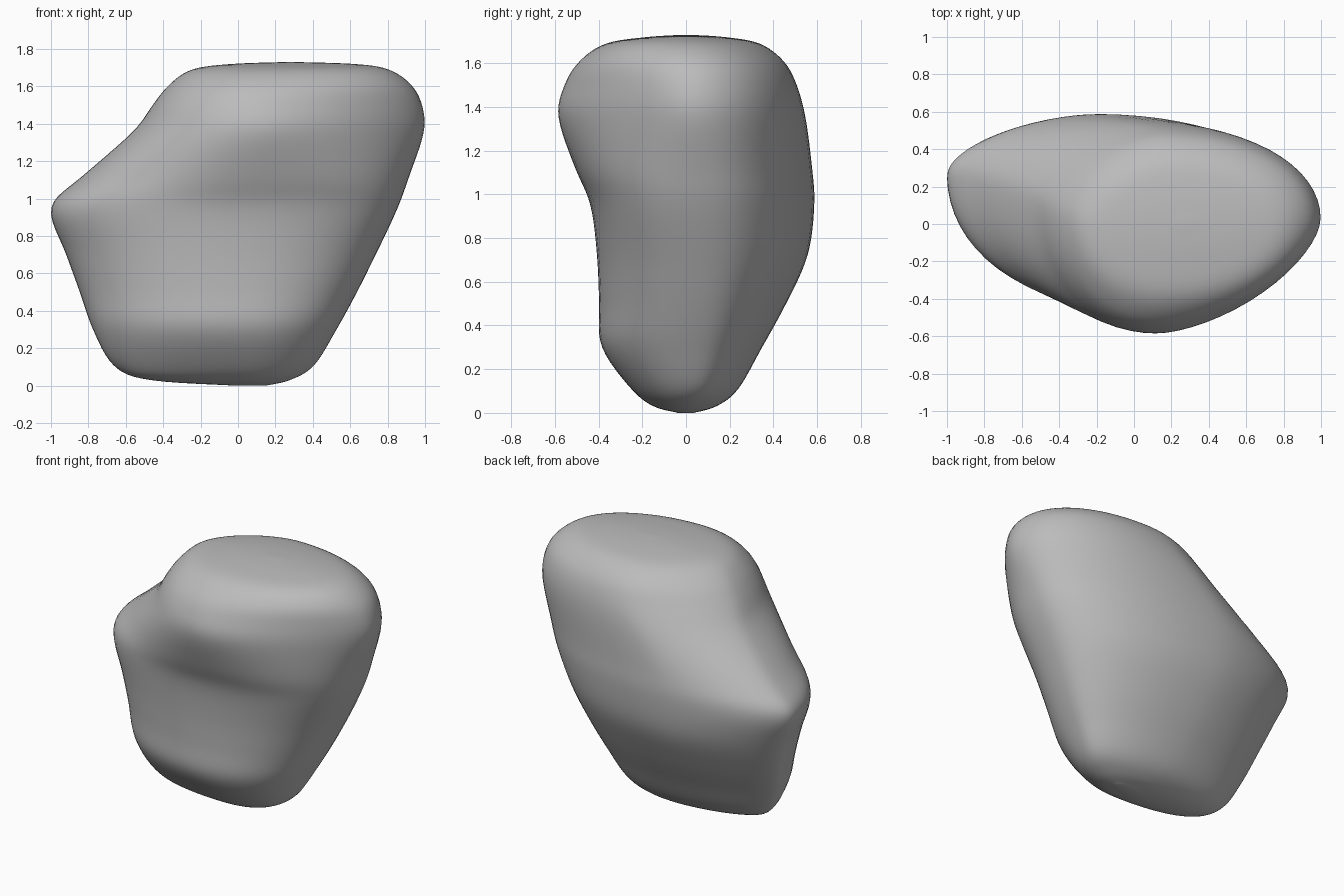
import bpy
import bmesh
from math import sin, cos, pi

if "Cube" in bpy.data.objects:
    bpy.data.objects.remove(bpy.data.objects["Cube"], do_unlink=True)

# Horizontal sections in hundredths of a unit, from bottom to top: height,
# (x, y) of the leftmost, front, rightmost and back points,
# and the flatness of the quarter between the front and rightmost points
SECTIONS = [
    (0, 2, 0, 6, -3, 14, 0, 6, 3, 100),
    (3, -48, 0, 2, -15, 28, 0, -2, 14, 100),
    (11, -67, 5, 0, -25, 41, 4, -8, 24, 95),
    (30, -78, 10, -4, -39, 53, 7, -12, 35, 90),
    (50, -85, 17, -6, -40, 64, 9, -16, 46, 86),
    (72, -93, 23, -8, -41, 75, 10, -19, 56, 82),
    (95, -101, 27, -6, -44, 86, 9, -20, 59, 80),
    (112, -84, 25, 3, -51, 92, 7, -16, 58, 94),
    (135, -57, 15, 12, -59, 100, 3, 2, 55, 126),
    (150, -46, 8, 12, -56, 99, 2, 14, 51, 122),
    (161, -37, 4, 14, -49, 93, 2, 18, 45, 108),
    (169, -25, 0, 18, -37, 81, 0, 22, 34, 100),
    (172, -4, 0, 24, -18, 63, 0, 26, 18, 100),
    (173, 25, 0, 28, -2, 31, 0, 28, 2, 100),
]
# Flatness of the other three quarters
FRONT_LEFT, BACK_RIGHT, BACK_LEFT = 0.96, 0.96, 1.18
STEPS = 6        # rings between neighbouring sections
QUARTER = 16     # points in each quarter of a ring


def spline(a, b, c, d, t):
    """Smooth curve from b to c, guided by their neighbours."""
    return b + 0.5 * t * (c - a + t * (2 * a - 5 * b + 4 * c - d
                                       + t * (3 * (b - c) + d - a)))


def section_at(i, t):
    last = len(SECTIONS) - 1
    rows = [SECTIONS[min(max(i + k, 0), last)] for k in (-1, 0, 1, 2)]
    return [spline(*values, t) / 100 for values in zip(*rows)]


def ring_points(section):
    """Join the four extreme points of a section with rounded quarters."""
    z, front_right = section[0], section[-1]
    corners = [section[k:k + 2] for k in (1, 3, 5, 7)]
    powers = (FRONT_LEFT, front_right, BACK_RIGHT, BACK_LEFT)
    for q, power in enumerate(powers):
        start, end = corners[q], corners[(q + 1) % 4]
        for k in range(QUARTER):
            angle = pi / 2 * k / QUARTER
            c, s = cos(angle) ** power, sin(angle) ** power
            if q % 2 == 0:      # from a side point to a front or back point
                x = end[0] + (start[0] - end[0]) * c
                y = start[1] + (end[1] - start[1]) * s
            else:               # from a front or back point to a side point
                x = start[0] + (end[0] - start[0]) * s
                y = end[1] + (start[1] - end[1]) * c
            yield x, y, z


# Stone body lofted through all sections
bm = bmesh.new()
levels = [section_at(i, s / STEPS)
          for i in range(len(SECTIONS) - 1) for s in range(STEPS)]
levels.append([value / 100 for value in SECTIONS[-1]])
rings = [[bm.verts.new(p) for p in ring_points(level)] for level in levels]
for low, high in zip(rings, rings[1:]):
    for k in range(len(low)):
        n = (k + 1) % len(low)
        bm.faces.new((low[k], low[n], high[n], high[k]))
bm.faces.new(rings[0])
bm.faces.new(rings[-1])

# Soften the ridges between the quarters
for _ in range(5):
    bmesh.ops.smooth_vert(bm, verts=bm.verts, factor=0.5,
                          use_axis_x=True, use_axis_y=True, use_axis_z=False)
bmesh.ops.recalc_face_normals(bm, faces=bm.faces)

mesh = bpy.data.meshes.new("boulder")
bm.to_mesh(mesh)
bm.free()
boulder = bpy.data.objects.new("boulder", mesh)
bpy.context.collection.objects.link(boulder)

# Plain grey stone
stone = bpy.data.materials.new("grey stone")
stone.use_nodes = True
color = (0.5, 0.5, 0.5, 1)
stone.diffuse_color = color
stone.node_tree.nodes["Principled BSDF"].inputs["Base Color"].default_value = color
mesh.materials.append(stone)

bpy.context.view_layer.objects.active = boulder
boulder.select_set(True)
bpy.ops.object.shade_smooth_by_angle(angle=pi / 3)
